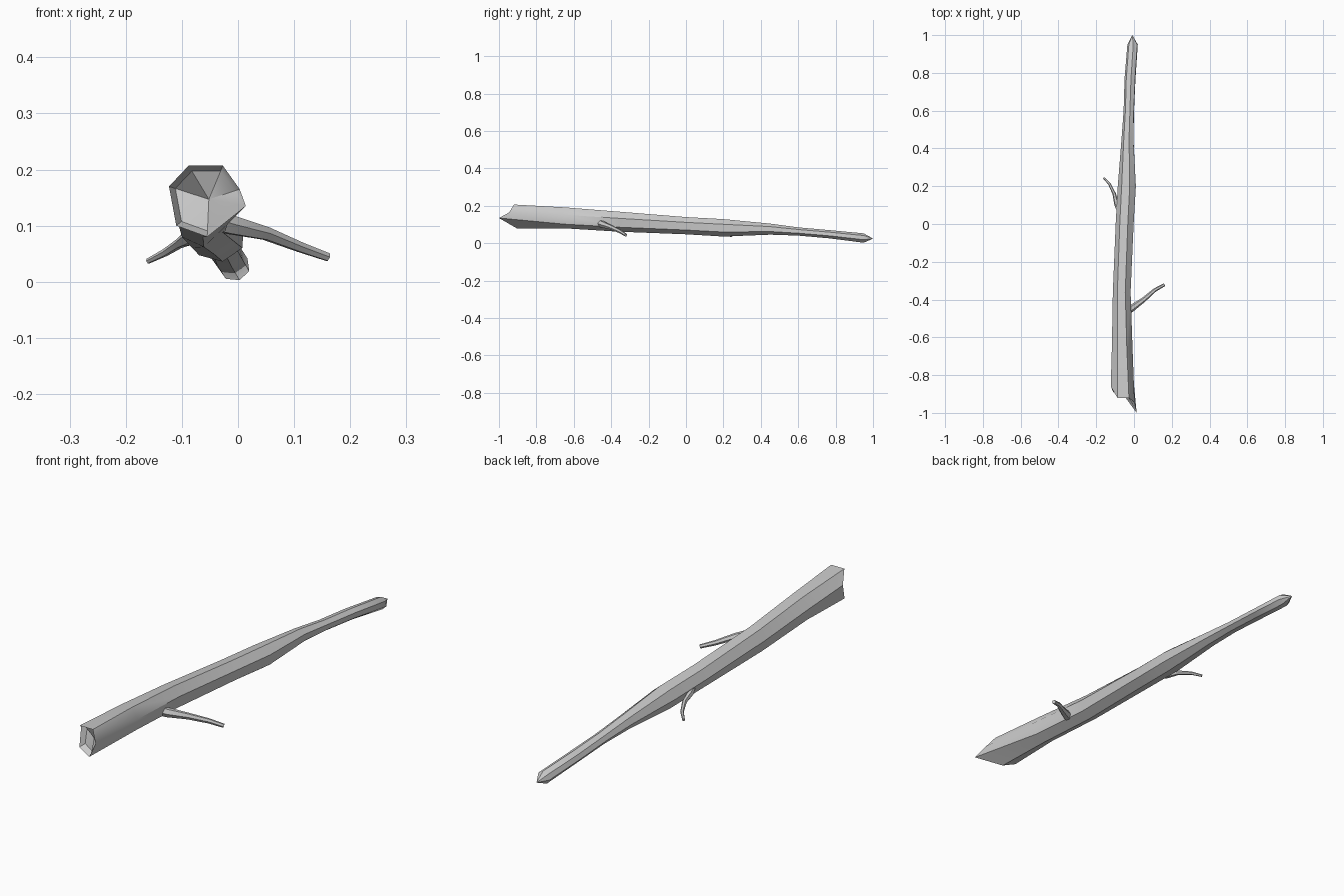
import bpy, bmesh, math
from mathutils import Vector

if "Cube" in bpy.data.objects:
    bpy.data.objects.remove(bpy.data.objects["Cube"])

SIDES = 7


def loft(bm, rings):
    """Skin a list of equal-length point rings; return vertex rings."""
    vr = [[bm.verts.new(p) for p in r] for r in rings]
    for a, b in zip(vr, vr[1:]):
        n = len(a)
        for i in range(n):
            j = (i + 1) % n
            bm.faces.new((a[i], a[j], b[j], b[i]))
    return vr


def fan(bm, ring, tip):
    c = bm.verts.new(tip)
    for i in range(len(ring)):
        bm.faces.new((ring[i], ring[(i + 1) % len(ring)], c))


def finish(bm, name, angle=40):
    bmesh.ops.recalc_face_normals(bm, faces=bm.faces)
    me = bpy.data.meshes.new(name)
    bm.to_mesh(me)
    bm.free()
    ob = bpy.data.objects.new(name, me)
    bpy.context.collection.objects.link(ob)
    bpy.ops.object.select_all(action='DESELECT')
    ob.select_set(True)
    bpy.context.view_layer.objects.active = ob
    bpy.ops.object.shade_smooth_by_angle(angle=math.radians(angle))


def box_ring(y, x0, x1, z0, z1, twist):
    """Seven-sided section stretched to fill the given width and height."""
    pts = []
    for i in range(SIDES):
        a = math.radians(90 + 25.7 + twist) - i * 2 * math.pi / SIDES
        pts.append((math.cos(a), math.sin(a)))
    lx, hx = min(p[0] for p in pts), max(p[0] for p in pts)
    lz, hz = min(p[1] for p in pts), max(p[1] for p in pts)
    return [Vector((x0 + (p[0] - lx) / (hx - lx) * (x1 - x0), y,
                    z0 + (p[1] - lz) / (hz - lz) * (z1 - z0))) for p in pts]


# Trunk: broken front edge, then tapering sections
broken = [Vector(p) for p in (
    (-.088, -.92, .207), (-.027, -.92, .207), (.003, -.945, .165), (.014, -1, .135),
    (-.055, -.905, .08), (-.11, -.89, .10), (-.123, -.86, .17))]
sections = [  # y, x range, z range, twist
    (-.65, -.117, -.008, .08, .192, 0),
    (-.36, -.112, -.018, .062, .169, 4),
    (0, -.097, -.002, .048, .140, 8),
    (.20, -.086, .010, .036, .129, 10),
    (.45, -.066, -.003, .046, .105, 14),
    (.60, -.055, .0, .041, .085, 16),
    (.77, -.050, .008, .026, .070, 18),
    (.95, -.035, .020, .003, .053, 20)]
mid = Vector((-.052, -.9, .147))
inner = [mid + Vector(((p.x - mid.x) * .84, p.y - mid.y + .025, (p.z - mid.z) * .84)) for p in broken]
bm = bmesh.new()
v = loft(bm, [inner, broken] + [box_ring(*s) for s in sections])
fan(bm, v[0], (-.052, -.875, .147))
fan(bm, v[-1], (-.009, 1, .025))
finish(bm, "trunk")


def twig(name, path, radii, sides=6):
    bm = bmesh.new()
    pts = [Vector(p) for p in path]
    rings = []
    for i, p in enumerate(pts):
        d = (pts[min(i + 1, len(pts) - 1)] - pts[max(i - 1, 0)]).normalized()
        u = d.cross(Vector((0, 0, 1))).normalized()
        w = u.cross(d)
        rings.append([p + radii[i] * (math.cos(t) * u + math.sin(t) * w)
                      for t in (k * 2 * math.pi / sides for k in range(sides))])
    v = loft(bm, rings)
    bm.faces.new(v[0])
    bm.faces.new(v[-1])
    finish(bm, name)


# Side twigs
twig("right_twig",
     [(-.05, -.465, .113), (-.015, -.448, .102), (.05, -.402, .086), (.11, -.350, .062), (.160, -.322, .044)],
     [.022, .019, .013, .010, .008])
twig("left_twig",
     [(-.065, .05, .092), (-.092, .105, .076), (-.105, .16, .068), (-.130, .212, .052), (-.160, .244, .037)],
     [.017, .013, .009, .007, .005])
